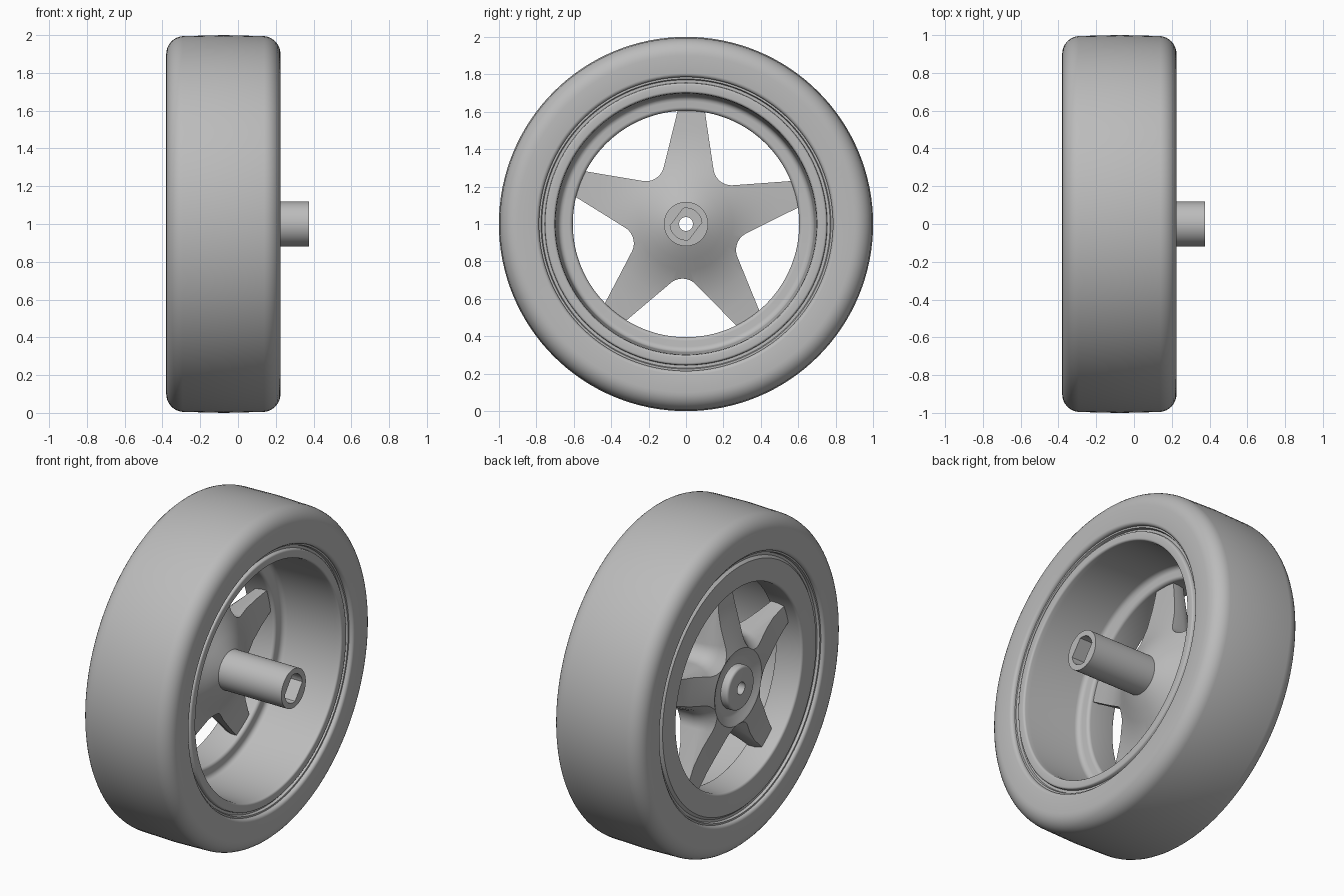
import bpy, bmesh
from math import sin, cos, pi, radians

cube = bpy.data.objects.get("Cube")
if cube:
    bpy.data.objects.remove(cube)

AXLE_Z = 1.0
SEGMENTS = 128

grey = bpy.data.materials.new("light grey")
grey.use_nodes = True
grey.diffuse_color = (0.5, 0.5, 0.5, 1)
grey.node_tree.nodes["Principled BSDF"].inputs["Base Color"].default_value = (0.5, 0.5, 0.5, 1)


def make_object(name, bm):
    bmesh.ops.recalc_face_normals(bm, faces=bm.faces)
    mesh = bpy.data.meshes.new(name)
    bm.to_mesh(mesh)
    bm.free()
    mesh.materials.append(grey)
    obj = bpy.data.objects.new(name, mesh)
    obj.location.z = AXLE_Z
    bpy.context.collection.objects.link(obj)
    return obj


def skin(name, rings, closed=False):
    """Join equal rings of points; either cap the ends or loop round."""
    bm = bmesh.new()
    loops = [[bm.verts.new(p) for p in ring] for ring in rings]
    n = len(loops[0])
    pairs = list(zip(loops, loops[1:])) + ([(loops[-1], loops[0])] if closed else [])
    for a, b in pairs:
        for i in range(n):
            j = (i + 1) % n
            bm.faces.new((a[i], a[j], b[j], b[i]))
    if not closed:
        bm.faces.new(loops[0])
        bm.faces.new(loops[-1])
    return make_object(name, bm)


def lathe(name, profile):
    """Spin a closed (x, radius) profile about the axle."""
    angles = [2 * pi * i / SEGMENTS for i in range(SEGMENTS)]
    return skin(name, [[(x, r * cos(a), r * sin(a)) for a in angles]
                       for x, r in profile], closed=True)


def arc(cx, cr, radius, start, end, steps=8):
    span = [radians(start + (end - start) * i / steps) for i in range(steps + 1)]
    return [(cx + radius * cos(a), cr + radius * sin(a)) for a in span]


def cut(obj, cutter):
    mod = obj.modifiers.new("cut", "BOOLEAN")
    mod.operation = "DIFFERENCE"
    mod.solver = "EXACT"
    mod.object = cutter
    bpy.context.view_layer.objects.active = obj
    bpy.ops.object.modifier_apply(modifier=mod.name)
    bpy.data.objects.remove(cutter)


def smooth(obj):
    bpy.ops.object.select_all(action="DESELECT")
    obj.select_set(True)
    bpy.context.view_layer.objects.active = obj
    bpy.ops.object.shade_smooth_by_angle(angle=radians(32))


# Tyre: rounded shoulders, slightly crowned tread
tyre = lathe("tyre",
             arc(0.13, 0.9, 0.095, 0, 85) + [(-0.075, 1.0)]
             + arc(-0.285, 0.9, 0.095, 95, 180)
             + arc(-0.36, 0.805, 0.02, 180, 270, 4)
             + arc(0.205, 0.805, 0.02, 270, 360, 4))

# Rim: deep open barrel, grooved lips, inner flange on the spoke side
rim = lathe("rim",
            [(0.2, 0.79), (0.2, 0.775), (0.185, 0.77), (0.185, 0.755)]
            + arc(0.195, 0.742, 0.012, 60, 0, 3)
            + arc(0.195, 0.712, 0.012, 0, -90, 4)
            + [(0.17, 0.697)]
            + arc(-0.145, 0.655, 0.03, 90, 180, 5)
            + arc(-0.195, 0.625, 0.02, 0, -90, 5)
            + arc(-0.345, 0.62, 0.015, 270, 180, 4)
            + [(-0.36, 0.74), (-0.345, 0.755), (-0.345, 0.77), (-0.36, 0.775),
               (-0.36, 0.79), (-0.3, 0.81), (0.15, 0.81)])

# Hub, shaft and spoke disc as one turned part
hub = lathe("hub_and_spokes",
            [(-0.372, 0.037), (-0.372, 0.115)] + arc(-0.357, 0.115, 0.015, 180, 90, 4)
            + [(-0.325, 0.13)] + arc(-0.325, 0.15, 0.02, 270, 360, 4)[:1]
            + [(-0.32, 0.15), (-0.325, 0.18), (-0.347, 0.215), (-0.352, 0.228),
               (-0.347, 0.245), (-0.33, 0.31), (-0.305, 0.41), (-0.288, 0.5), (-0.28, 0.62),
               (-0.2, 0.62), (-0.192, 0.5), (-0.178, 0.4), (-0.15, 0.31),
               (-0.12, 0.25), (-0.085, 0.19), (-0.06, 0.14), (-0.05, 0.118),
               (0.375, 0.118), (0.375, 0.037)])


def notch(angle):
    """Rounded V between two spokes, widening towards the outer face."""
    rings = []
    for x, grow in ((0.0, 0), (-0.24, 0.004), (-0.28, 0.015), (-0.31, 0.035), (-0.4, 0.11)):
        outline = arc(0.39, 0, 0.095 + grow, 137, 223, 12)
        (u0, v0), (u1, v1) = outline[0], outline[-1]
        reach, slope = 0.5, radians(47)
        outline.insert(0, (u0 + reach * cos(slope), v0 + reach * sin(slope)))
        outline.append((u1 + reach * cos(slope), v1 - reach * sin(slope)))
        rings.append([(x, u * cos(angle) - v * sin(angle), u * sin(angle) + v * cos(angle))
                      for u, v in outline])
    return skin("notch_cutter", rings)


for k in range(5):
    cut(hub, notch(radians(51.3 + 72 * k)))

# Double-flat socket in the shaft end
flats = arc(0, 0, 0.085, 6, 100, 10)
flats += [(-y, -z) for y, z in flats]
turn = radians(0)
socket = skin("socket_cutter", [[(x, y * cos(turn) - z * sin(turn), y * sin(turn) + z * cos(turn))
                                 for y, z in flats] for x in (0.08, 0.4)])
cut(hub, socket)

for part in (tyre, rim, hub):
    smooth(part)
